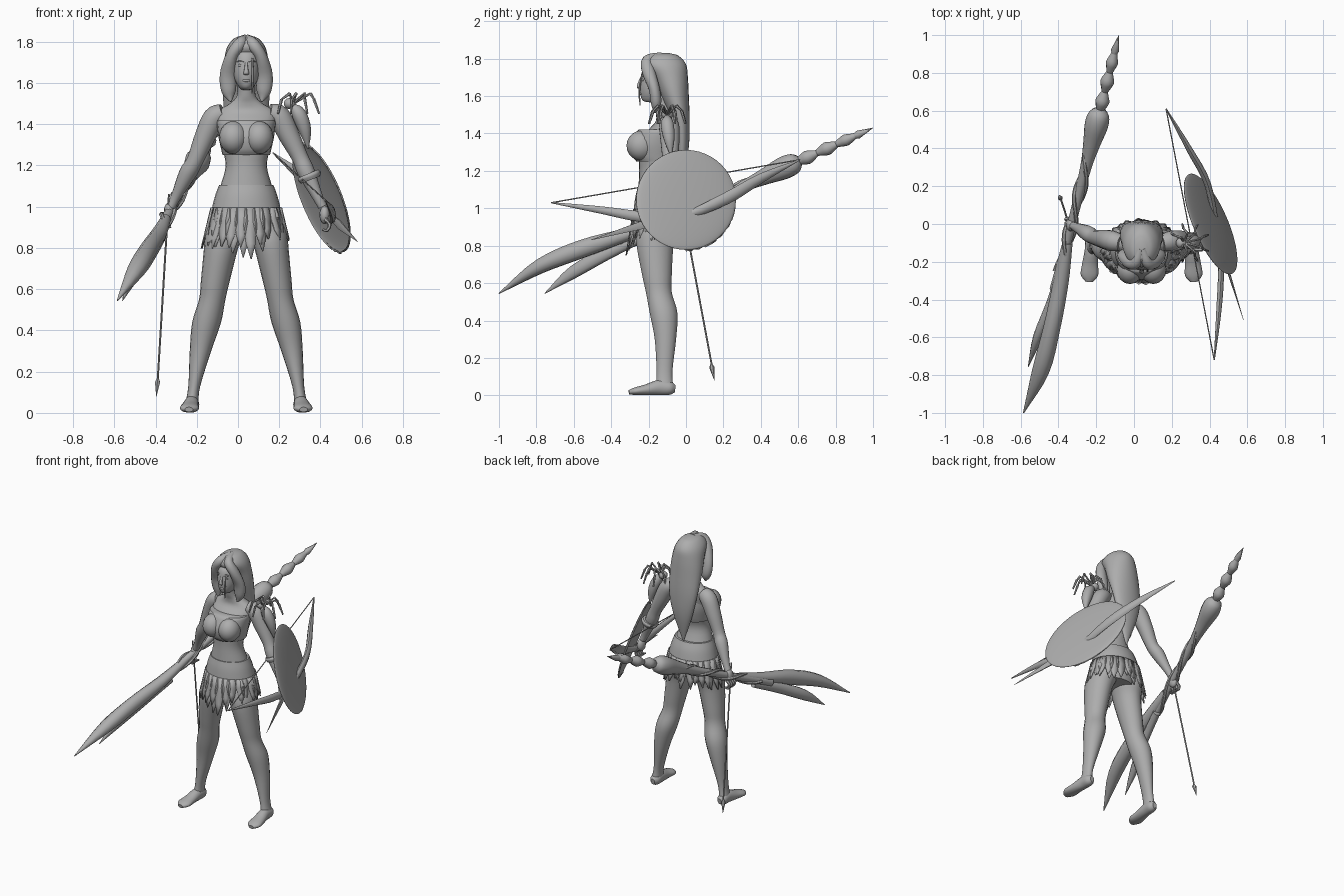
import bpy, bmesh, math, random
from mathutils import Vector, Matrix

random.seed(4)
MID = 0.04  # body centre line in x

default_cube = bpy.data.objects.get("Cube")
if default_cube:
    bpy.data.objects.remove(default_cube)

GREY = (0.42, 0.42, 0.42, 1)
clay = bpy.data.materials.new("plain grey")
clay.use_nodes = True
clay.diffuse_color = GREY
clay.node_tree.nodes["Principled BSDF"].inputs["Base Color"].default_value = GREY


def finish(name, bm, angle=50):
    """Turn a bmesh into a named, smooth shaded object."""
    bmesh.ops.recalc_face_normals(bm, faces=bm.faces)
    mesh = bpy.data.meshes.new(name)
    bm.to_mesh(mesh)
    bm.free()
    mesh.materials.append(clay)
    obj = bpy.data.objects.new(name, mesh)
    bpy.context.collection.objects.link(obj)
    bpy.ops.object.select_all(action="DESELECT")
    bpy.context.view_layer.objects.active = obj
    obj.select_set(True)
    bpy.ops.object.shade_smooth_by_angle(angle=math.radians(angle))
    return obj


def smooth_path(points, steps):
    """Resample control rows with a Catmull-Rom spline."""
    rows = [Vector(p) for p in points]
    if steps == 1:
        return rows
    rows = [rows[0] * 2 - rows[1]] + rows + [rows[-1] * 2 - rows[-2]]
    out = []
    for a, b, c, d in zip(rows, rows[1:], rows[2:], rows[3:]):
        for i in range(steps):
            t = i / steps
            out.append((b * 2 + (c - a) * t + (a * 2 - b * 5 + c * 4 - d) * t * t
                        + (b * 3 - a - c * 3 + d) * t ** 3) / 2)
    return out + [rows[-2]]


def sweep(name, points, level=False, sides=14, steps=4, caps=True, up=(0, 0, 1)):
    """Skin elliptical rings (x, y, z, radius a, radius b); level keeps rings horizontal."""
    rows = smooth_path([tuple(p) + (p[-1],) * (5 - len(p)) for p in points], steps)
    centres = [Vector(r[:3]) for r in rows]
    bm = bmesh.new()
    rings = []
    for i, row in enumerate(rows):
        side, other = Vector((1, 0, 0)), Vector((0, 1, 0))
        if not level:
            along = (centres[min(i + 1, len(rows) - 1)] - centres[max(i - 1, 0)]).normalized()
            side = along.cross(Vector(up)).normalized()
            other = side.cross(along)
        ring = []
        for k in range(sides):
            turn = math.tau * k / sides
            ring.append(bm.verts.new(centres[i] + side * math.cos(turn) * max(row[3], 0.001)
                                     + other * math.sin(turn) * max(row[4], 0.001)))
        rings.append(ring)
    for low, high in zip(rings, rings[1:]):
        for k in range(sides):
            j = (k + 1) % sides
            bm.faces.new((low[k], low[j], high[j], high[k]))
    if caps:
        bm.faces.new(rings[0])
        bm.faces.new(rings[-1])
    return finish(name, bm)


def ball(name, centre, size, detail=16):
    bm = bmesh.new()
    bmesh.ops.create_uvsphere(bm, u_segments=detail, v_segments=detail // 2 + 2, radius=1,
                              matrix=Matrix.Translation(centre) @ Matrix.Diagonal((*size, 1)))
    return finish(name, bm)


def body(name, rows, **options):
    """Level loft on the centre line from rows of y, z, half width, half depth."""
    return sweep(name, [(MID, *r) for r in rows], level=True, sides=24, **options)


# Torso and neck
body("torso", [(-.14, .86, .13, .1), (-.14, 1, .15, .12), (-.155, 1.1, .125, .1), (-.165, 1.2, .1, .085),
               (-.15, 1.3, .12, .1), (-.125, 1.4, .14, .09), (-.1, 1.46, .14, .065),
               (-.11, 1.5, .08, .05), (-.125, 1.54, .045, .045), (-.14, 1.62, .043, .045)])
body("chest_wrap", [(-.155, 1.25, .115, .11), (-.16, 1.28, .122, .125), (-.16, 1.34, .135, .135),
                    (-.15, 1.4, .142, .12), (-.145, 1.42, .138, .11)])

# Head and face
sweep("head", [(MID, -.15, 1.565, .015, .03), (MID, -.175, 1.575, .032, .055), (MID, -.165, 1.62, .058, .08),
               (MID, -.15, 1.68, .068, .095), (MID, -.14, 1.74, .066, .09), (MID, -.13, 1.79, .03, .04)],
      level=True, sides=20)
sweep("nose", [(MID, -.238, 1.7, .006), (MID, -.25, 1.665, .01), (MID, -.25, 1.645, .014, .012),
               (MID, -.238, 1.637, .006)], level=True, sides=8)
ball("lips", (MID, -.238, 1.612), (.02, .009, .008), 10)

# Hair: long back fall plus a lock on each side of the parting
body("hair_back", [(-.12, 1.83, .02, .03), (-.12, 1.815, .06, .08), (-.115, 1.77, .094, .115),
                   (-.085, 1.7, .108, .095), (-.06, 1.6, .115, .075), (-.025, 1.45, .105, .045),
                   (-.02, 1.3, .07, .032), (-.03, 1.12, .005, .005)])
sweep("loose_strand", [(.07, -.235, 1.72, .004), (.072, -.25, 1.63, .006), (.068, -.245, 1.55, .003)],
      level=True, sides=6)

# Mirrored parts: bust, locks, eyes, legs, feet
for label, s in (("left", 1), ("right", -1)):
    def at(rows):
        return [(MID + s * r[0], *r[1:]) for r in rows]

    ball(label + "_bust", (MID + s * .062, -.24, 1.335), (.07, .078, .08))
    ball(label + "_eye", (MID + s * .027, -.229, 1.685), (.014, .008, .007), 10)
    sweep(label + "_brow", at([(.012, -.238, 1.702, .005), (.03, -.234, 1.71, .005),
                               (.045, -.222, 1.703, .003)]), sides=6)
    sweep(label + "_lock", at([(.006, -.13, 1.815, .02), (.03, -.205, 1.79, .03), (.07, -.2, 1.73, .03, .035),
                               (.088, -.17, 1.64, .04, .03), (.085, -.16, 1.56, .035, .028),
                               (.075, -.17, 1.51, .005)]), up=(0, 1, 0))
    sweep(label + "_leg", at([(.085, -.135, .98, .075, .1), (.105, -.15, .88, .092, .11),
                              (.122, -.165, .8, .083, .1), (.15, -.155, .64, .07, .08),
                              (.165, -.145, .55, .064, .07), (.192, -.12, .44, .07, .075),
                              (.222, -.11, .3, .052, .058), (.252, -.115, .13, .029, .043),
                              (.265, -.115, .04, .032, .048)]), level=True, sides=18)
    sweep(label + "_foot", at([(.262, -.058, .035, .015, .02), (.263, -.085, .038, .034, .036),
                               (.265, -.14, .042, .036, .042), (.272, -.21, .03, .042, .03),
                               (.276, -.27, .022, .046, .021), (.278, -.305, .016, .02, .012)]))

# Skirt: waistband with leaf strips hanging in two layers
body("skirt_band", [(-.15, 1.105, .132, .11), (-.145, 1.05, .152, .128), (-.14, .97, .172, .142)])
bm = bmesh.new()
STRIPS = 26
for i in range(STRIPS * 2):
    turn = math.tau * (i + random.uniform(-.3, .3)) / STRIPS
    length = random.uniform(.13, .2) + (.05 if math.sin(turn) < -.9 else 0)
    rows = []
    for f, wide in ((0, .14), (.35, .17), (.7, .11), (1, .012)):
        flare = length * f * .24 + (.004 if i >= STRIPS else 0)
        rows.append([bm.verts.new((MID + math.cos(turn + d * wide) * (.17 + flare),
                                   -.14 + math.sin(turn + d * wide) * (.14 + flare * .7) ,
                                   .995 - length * f)) for d in (-1, 0, 1)])
    for a, b in zip(rows, rows[1:]):
        for k in (0, 1):
            bm.faces.new((a[k], a[k + 1], b[k + 1], b[k]))
strips = finish("skirt_strips", bm)
strips.modifiers.new("thickness", "SOLIDIFY").thickness = .006

# Arms and hands
HANDS = {"right": (-.335, -.005, .975), "left": (.42, -.1, .96)}
sweep("right_arm", [(-.07, -.1, 1.455, .045), (-.115, -.09, 1.43, .055), (-.16, -.08, 1.34, .05),
                    (-.21, -.07, 1.22, .04), (-.245, -.05, 1.16, .042), (-.3, -.02, 1.05, .025),
                    (-.325, -.01, 1, .022)], up=(0, 1, 0))
sweep("left_arm", [(.15, -.1, 1.455, .045), (.2, -.09, 1.435, .055), (.25, -.085, 1.34, .05),
                   (.3, -.085, 1.24, .04), (.33, -.09, 1.17, .042), (.385, -.1, 1.05, .026),
                   (.41, -.1, 1, .022)], up=(0, 1, 0))
sweep("bracelet", [(.34, -.09, 1.16, .052), (.345, -.09, 1.148, .058), (.352, -.09, 1.13, .05)], up=(0, 1, 0))
for label, (x, y, z) in HANDS.items():
    s = 1 if x > 0 else -1
    ball(label + "_palm", (x, y, z), (.025, .036, .045), 12)
    for k in range(4):
        fy = y - .03 + k * .02
        sweep(label + "_finger", [(x, fy, z - .02, .01), (x + s * .025, fy, z - .045, .01),
                                  (x + s * .012, fy, z - .075, .008), (x - s * .01, fy, z - .07, .006)],
              sides=6, steps=2, up=(0, 1, 0))


# Spear: everything sits on one slanted line, addressed by y
def on_spear(rows):
    return [(.25 * y - .33, y, .98 + .45 * y, r) for y, r in rows]


sweep("spear_shaft", on_spear([(-.35, .03), (-.1, .024), (.1, .024), (.3, .03), (.42, .045), (.52, .062),
                               (.58, .055), (.61, .025)]), sides=10)
for k, (y, r) in enumerate(((.65, .038), (.755, .037), (.855, .032))):
    sweep("spear_bead", on_spear([(y - .06, .014), (y - .03, r * .75), (y, r), (y + .03, r * .7),
                                  (y + .06, .013)]), sides=10, steps=2)
sweep("spear_spike", on_spear([(.89, .012), (.92, .022), (1, .001)]), sides=8, steps=1)
sweep("main_claw", [(-.35, -.1, .94, .025), (-.385, -.3, .865, .04, .035), (-.435, -.55, .785, .045, .05),
                    (-.495, -.78, .69, .045, .04), (-.585, -1, .545, .003)], sides=10)
sweep("small_claw", [(-.375, -.22, .85, .025), (-.44, -.42, .76, .025, .035), (-.51, -.6, .66, .025, .035),
                     (-.56, -.755, .545, .002)], sides=10)
# Vines wrapped round the shaft
for phase in (0, math.pi):
    vine = []
    for i in range(14):
        y, turn = -.25 + i * .055, phase + i * .8
        x0, y0, z0, _ = on_spear([(y, 0)])[0]
        vine.append((x0 + math.cos(turn) * .028, y0, z0 + math.sin(turn) * .03, .011))
    sweep("spear_vine", vine, sides=6, steps=3)

# Arrow pointing down from the right hand
sweep("arrow_shaft", [(-.335, -.03, 1.06, .005), (-.39, .14, .15, .005)], sides=6, steps=1)
sweep("arrow_head", [(-.388, .135, .17, .004), (-.39, .138, .15, .014), (-.396, .152, .08, .001)],
      sides=6, steps=1)

# Shield: shallow dome sheared to lean inward at the top and back
bm = bmesh.new()
bmesh.ops.create_uvsphere(bm, u_segments=40, v_segments=24, radius=.267)
bmesh.ops.bisect_plane(bm, geom=bm.verts[:] + bm.edges[:] + bm.faces[:], plane_co=(0, 0, 0),
                       plane_no=(1, 0, 0), clear_inner=True)
for v in bm.verts:
    x, y, z = v.co
    v.co = (.405 + x * .1 - .38 * y - .36 * z, y, 1.045 + z)
shield = finish("shield", bm)
shield.modifiers.new("thickness", "SOLIDIFY").thickness = .008

# Bow with string, and a blade behind the shield
BACK, FRONT = (.17, .61, 1.26), (.425, -.72, 1.03)
sweep("bow", [(*BACK, .003), (.29, .4, 1.16, .016, .026), (.39, .21, 1.05, .018, .032),
              (.44, -.05, .945, .016, .02), (.46, -.24, .955, .016, .028), (.45, -.45, .99, .014, .02),
              (*FRONT, .003)], sides=8)
sweep("bowstring", [(*BACK, .0035), (*FRONT, .0035)], sides=5, steps=1)
sweep("hand_blade", [(.44, -.05, .96, .008, .012), (.49, -.22, .915, .008, .026), (.58, -.51, .83, .001)],
      sides=6, steps=1)

# Spider clinging to the left shoulder
ball("spider_head", (.25, -.1, 1.5), (.03, .03, .027), 10)
sweep("spider_abdomen", [(.26, -.1, 1.49, .015), (.295, -.1, 1.45, .035), (.325, -.09, 1.37, .03),
                         (.34, -.08, 1.28, .003)], up=(0, 1, 0), sides=10)
hub = Vector((.265, -.1, 1.5))
for s in (-1, 1):
    for k in range(4):
        turn = math.radians(-60 + k * 42) * s
        out = Vector((math.sin(turn) * s * .8 + .1, s * .75 * math.cos(turn), 0))
        lift = Vector((.4, 0, .7))
        joints = [hub, hub + out * .07 + lift * .07, hub + out * .11 + lift * .03,
                  hub + out * .14 - lift * .07 + Vector((.04, 0, 0))]
        for a, b in zip(joints, joints[1:]):
            sweep("spider_leg", [(*a, .008), (*b, .005)], sides=6, steps=1, up=(.3, .9, .2))
